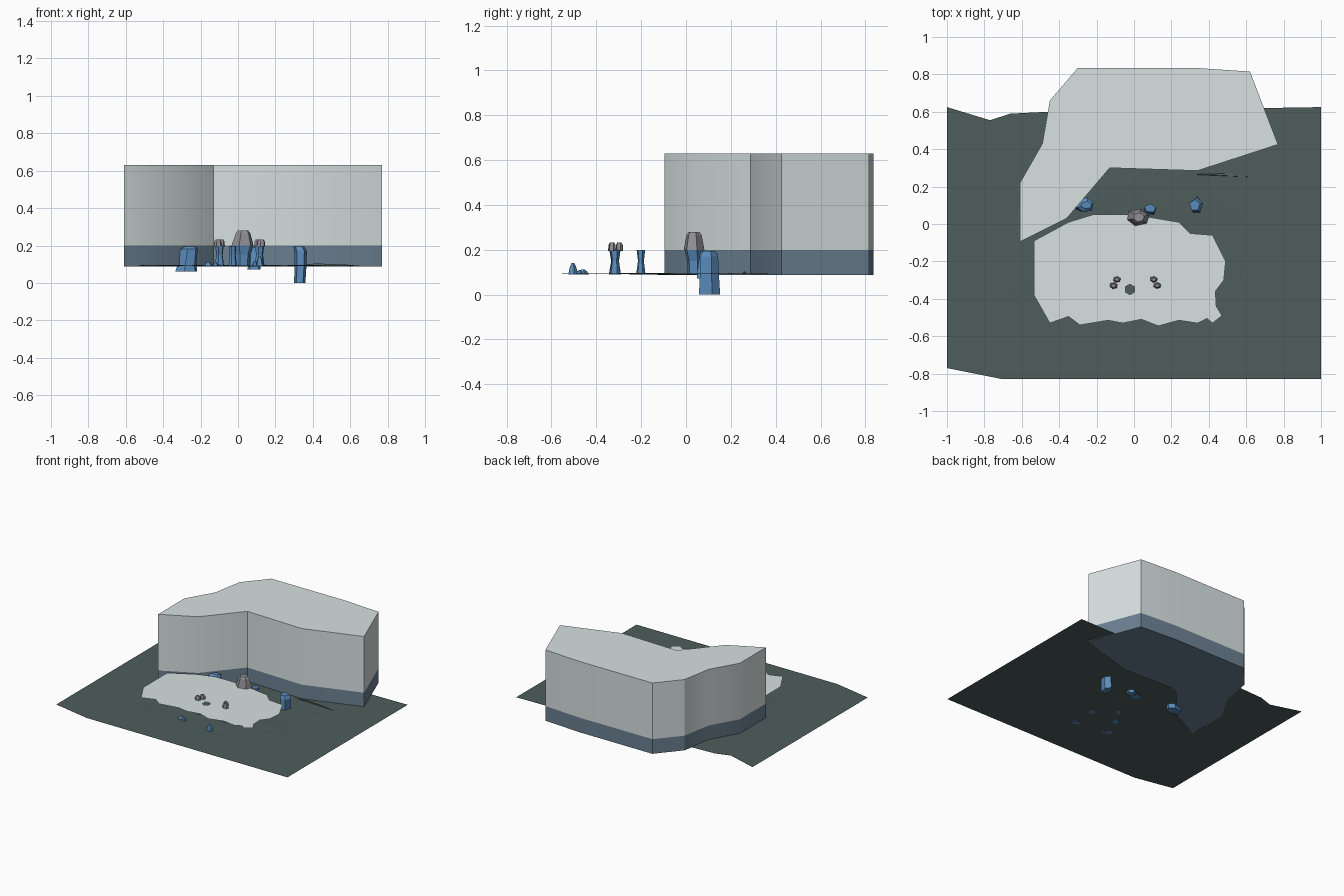
import bpy, bmesh, math, random
from mathutils import Vector, noise

if "Cube" in bpy.data.objects:
    bpy.data.objects.remove(bpy.data.objects["Cube"])

random.seed(4)

def material(name, rgb):
    m = bpy.data.materials.new(name)
    m.diffuse_color = (*rgb, 1)
    m.use_nodes = True
    m.node_tree.nodes["Principled BSDF"].inputs["Base Color"].default_value = m.diffuse_color
    return m

ICE = material("ice", (0.68, 0.76, 0.75))
DEEP = material("submerged_ice", (0.15, 0.22, 0.29))
BLUE = material("submerged_rock", (0.10, 0.26, 0.50))
ROCK = material("dry_rock", (0.28, 0.28, 0.31))
BED = material("sea_bed", (0.075, 0.11, 0.105))

def finish(name, bm, mats, smooth=False):
    me = bpy.data.meshes.new(name)
    bm.normal_update()
    bm.to_mesh(me)
    bm.free()
    for m in mats:
        me.materials.append(m)
    ob = bpy.data.objects.new(name, me)
    bpy.context.collection.objects.link(ob)
    if smooth:
        bpy.context.view_layer.objects.active = ob
        ob.select_set(True)
        bpy.ops.object.shade_smooth_by_angle(angle=math.radians(30))
        ob.select_set(False)
    return ob

def bridge(bm, a, b, mat=0):
    n = len(a)
    for i in range(n):
        f = bm.faces.new((a[i], a[(i + 1) % n], b[(i + 1) % n], b[i]))
        f.material_index = mat

def edge_loop(bm, pts, z):
    vs = [bm.verts.new((x, y, z)) for x, y in pts]
    return [bm.edges.new((vs[i], vs[(i + 1) % len(vs)])) for i in range(len(vs))]

# sea bed: a flat sheet, gently rippled in the middle
bm = bmesh.new()
outline = [(-1, -0.77), (-0.7, -0.83), (1, -0.83), (1, 0.625), (-0.46, 0.6),
           (-0.66, 0.59), (-0.77, 0.555), (-1, 0.625)]
bm.faces.new([bm.verts.new((x, y, 0.093)) for x, y in outline])
for axis, normal in ((0, (1, 0, 0)), (1, (0, 1, 0))):
    for i in range(-9, 10):
        co = [0, 0, 0.093]
        co[axis] = i * 0.1
        bmesh.ops.bisect_plane(bm, geom=bm.verts[:] + bm.edges[:] + bm.faces[:],
                               plane_co=co, plane_no=normal)
for v in bm.verts:
    fade = max(0, 1 - (v.co.x / 0.75) ** 2) * max(0, 1 - ((v.co.y + 0.08) / 0.5) ** 2)
    v.co.z += 0.008 * fade * noise.noise(Vector((v.co.x * 3, v.co.y * 8, 0.3)))
bmesh.ops.triangulate(bm, faces=bm.faces[:])
finish("sea_bed", bm, [BED])

# sharp low ridge on the sea bed
bm = bmesh.new()
a, b, c, d = [bm.verts.new(p) for p in ((0.3, 0.265, 0.094), (0.66, 0.25, 0.094),
                                        (0.5, 0.27, 0.094), (0.42, 0.262, 0.104))]
bm.faces.new((a, b, d))
bm.faces.new((b, c, d))
bm.faces.new((c, a, d))
finish("sea_bed_ridge", bm, [BED])

# ice cliff: one outline raised in a submerged and a dry band
cliff = [(-0.61, -0.095), (-0.36, 0.03), (-0.13, 0.30), (0.34, 0.285), (0.77, 0.425),
         (0.62, 0.815), (0.32, 0.835), (-0.30, 0.835), (-0.45, 0.66), (-0.49, 0.43),
         (-0.61, 0.22)]
bm = bmesh.new()
low, mid, top = [[bm.verts.new((x, y, z)) for x, y in cliff] for z in (0.088, 0.2, 0.63)]
bridge(bm, low, mid, 1)
bridge(bm, mid, top, 0)
bm.faces.new(top)
bm.faces.new(low[::-1]).material_index = 1
finish("ice_cliff", bm, [ICE, DEEP], smooth=True)

# ice floe: thin sheet at the water line with a six-sided breathing hole
floe = [(-0.535, -0.09), (-0.535, -0.38), (-0.45, -0.53), (-0.35, -0.495), (-0.29, -0.54),
        (-0.14, -0.515), (-0.06, -0.53), (0.04, -0.51), (0.13, -0.545), (0.24, -0.515),
        (0.34, -0.53), (0.39, -0.505), (0.42, -0.53), (0.47, -0.49), (0.44, -0.44),
        (0.435, -0.36), (0.48, -0.30), (0.49, -0.20), (0.42, -0.06), (0.30, -0.05),
        (0.24, 0.01), (0.0, 0.05), (-0.22, 0.05), (-0.35, 0.01)]
hole = [(-0.022 + 0.028 * math.sin(k * math.pi / 3),
         -0.35 + 0.028 * math.cos(k * math.pi / 3)) for k in range(6)]
bm = bmesh.new()
edges = edge_loop(bm, floe, 0.2) + edge_loop(bm, hole, 0.2)
bmesh.ops.triangle_fill(bm, use_beauty=True, use_dissolve=False, edges=edges,
                        normal=(0, 0, 1))
finish("ice_floe", bm, [ICE])

def rock(name, sections, mat, sides=6, turn=0.3):
    """Faceted stone from rings (z, x, y, radius x, radius y)."""
    wobble = [random.uniform(0.88, 1.08) for _ in range(sides)]
    bm = bmesh.new()
    rings = []
    for z, x, y, rx, ry in sections:
        rings.append([bm.verts.new((x + rx * w * math.cos(turn + k * math.tau / sides),
                                    y + ry * w * math.sin(turn + k * math.tau / sides), z))
                      for k, w in enumerate(wobble)])
    for p, q in zip(rings, rings[1:]):
        bridge(bm, p, q)
    bm.faces.new(rings[0][::-1])
    bm.faces.new(rings[-1])
    return finish(name, bm, [mat])

# submerged stones beside the cliff, reaching below the bed
rock("right_stone", [(0, 0.33, 0.10, 0.034, 0.058), (0.09, 0.335, 0.10, 0.035, 0.052),
                     (0.17, 0.335, 0.10, 0.038, 0.048), (0.195, 0.325, 0.10, 0.032, 0.035)],
     BLUE, 5)
rock("left_stone", [(0.06, -0.275, 0.10, 0.062, 0.038), (0.10, -0.27, 0.10, 0.052, 0.036),
                    (0.18, -0.26, 0.10, 0.048, 0.04), (0.195, -0.255, 0.10, 0.03, 0.02)],
     BLUE)
rock("middle_stone", [(0.072, 0.085, 0.075, 0.04, 0.03), (0.13, 0.085, 0.08, 0.032, 0.03),
                      (0.19, 0.085, 0.085, 0.035, 0.025)], BLUE, 5)

# main boulder breaking the water line
rock("boulder_base", [(0.09, 0.02, 0.04, 0.04, 0.035), (0.15, 0.02, 0.04, 0.045, 0.038),
                      (0.2, 0.02, 0.035, 0.062, 0.045)], BLUE)
rock("boulder_top", [(0.2, 0.02, 0.035, 0.064, 0.046), (0.265, 0.025, 0.035, 0.042, 0.034),
                     (0.28, 0.025, 0.035, 0.03, 0.024)], ROCK)

# two pillars through the floe, each capped by a pair of lumps
for side, x in (("left", -0.10), ("right", 0.115)):
    rock(side + "_pillar", [(0.09, x, -0.315, 0.027, 0.028), (0.15, x, -0.315, 0.019, 0.018),
                            (0.2, x, -0.315, 0.025, 0.026)], BLUE)
    for i, s in enumerate((-1, 1)):
        px, py = x + 0.009 * s, -0.313 + 0.016 * s * (1 if x < 0 else -1)
        rock(f"{side}_pillar_cap_{i}", [(0.195, px, py, 0.022, 0.018),
                                        (0.222, px, py, 0.02, 0.016),
                                        (0.232, px, py, 0.012, 0.01)], ROCK)

# column under the floe and low stones on the bed
rock("floe_column", [(0.09, -0.03, -0.2, 0.024, 0.022), (0.15, -0.03, -0.2, 0.017, 0.014),
                     (0.198, -0.03, -0.2, 0.02, 0.02)], BLUE)
for i, (x, y, r, h) in enumerate([(0.116, -0.505, 0.025, 0.05), (-0.16, -0.46, 0.026, 0.022),
                                  (-0.12, -0.475, 0.016, 0.02), (0.09, -0.5, 0.016, 0.025)]):
    rock(f"bed_stone_{i}", [(0.09, x, y, r, r), (0.09 + h * 0.6, x, y, r * 0.7, r * 0.7),
                            (0.09 + h, x, y, r * 0.3, r * 0.3)], BLUE, 5)
